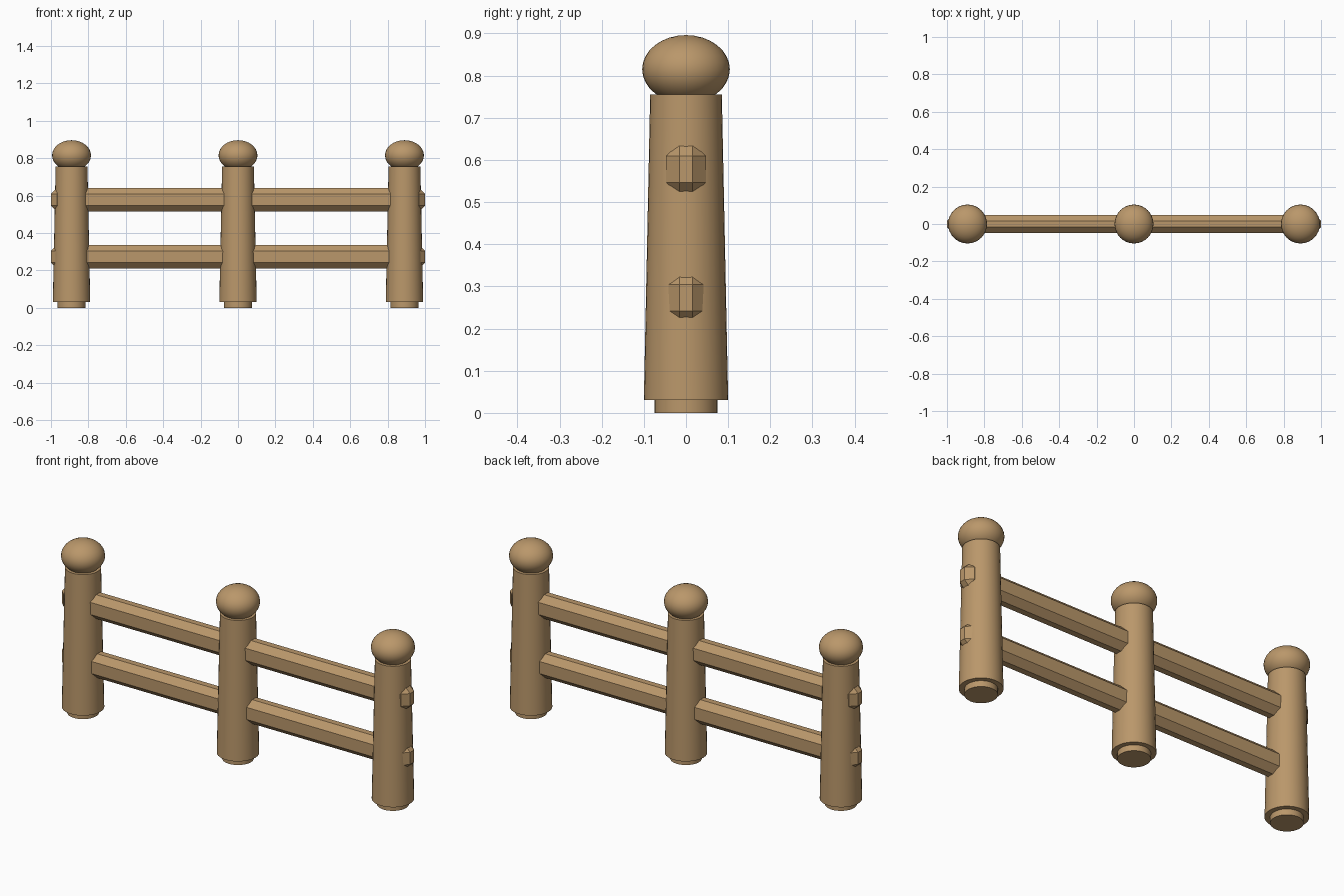
import bpy, bmesh, math

if "Cube" in bpy.data.objects:
    bpy.data.objects.remove(bpy.data.objects["Cube"], do_unlink=True)

POST_X = (-0.89, 0.0, 0.89)
SIDES = 32

wood = bpy.data.materials.new("tan wood")
wood.use_nodes = True
colour = (0.49, 0.31, 0.145, 1)
wood.diffuse_color = colour
wood.node_tree.nodes["Principled BSDF"].inputs["Base Color"].default_value = colour


def add_object(name, bm, location):
    bmesh.ops.recalc_face_normals(bm, faces=bm.faces)
    mesh = bpy.data.meshes.new(name)
    bm.to_mesh(mesh)
    bm.free()
    mesh.materials.append(wood)
    obj = bpy.data.objects.new(name, mesh)
    obj.location = location
    bpy.context.collection.objects.link(obj)
    return obj


def smooth(obj, degrees):
    bpy.ops.object.select_all(action="DESELECT")
    obj.select_set(True)
    bpy.context.view_layer.objects.active = obj
    bpy.ops.object.shade_smooth_by_angle(angle=math.radians(degrees))


def make_post(name, x):
    # tapered post standing on a narrower foot
    profile = [(0.075, 0), (0.075, 0.03), (0.1, 0.03), (0.085, 0.755)]
    bm = bmesh.new()
    rings = []
    for r, z in profile:
        rings.append([bm.verts.new((r * math.cos(a), r * math.sin(a), z))
                      for a in (math.tau * i / SIDES for i in range(SIDES))])
    for low, high in zip(rings, rings[1:]):
        for i in range(SIDES):
            j = (i + 1) % SIDES
            bm.faces.new((low[i], low[j], high[j], high[i]))
    bm.faces.new(rings[0][::-1])
    bm.faces.new(rings[-1])
    smooth(add_object(name, bm, (x, 0, 0)), 30)


def make_cap(name, x):
    # flattened ball on top of a post
    bm = bmesh.new()
    bmesh.ops.create_uvsphere(bm, u_segments=SIDES, v_segments=16, radius=1)
    bmesh.ops.scale(bm, vec=(0.104, 0.104, 0.081), verts=bm.verts)
    smooth(add_object(name, bm, (x, 0, 0.815)), 60)


def make_rail(name, z):
    # chamfered beam running through all posts, its ends poking out as pegs
    bm = bmesh.new()
    bmesh.ops.create_cube(bm, size=1)
    bmesh.ops.scale(bm, vec=(2, 0.094, 0.125), verts=bm.verts)
    bmesh.ops.bevel(bm, geom=bm.edges[:], offset=0.031, offset_type="OFFSET",
                    segments=1, affect="EDGES")
    add_object(name, bm, (0, 0, z))


for label, x in zip(("right", "middle", "left"), POST_X):
    make_post(label + "_post", x)
    make_cap(label + "_post_cap", x)

make_rail("upper_rail", 0.578)
make_rail("lower_rail", 0.273)
